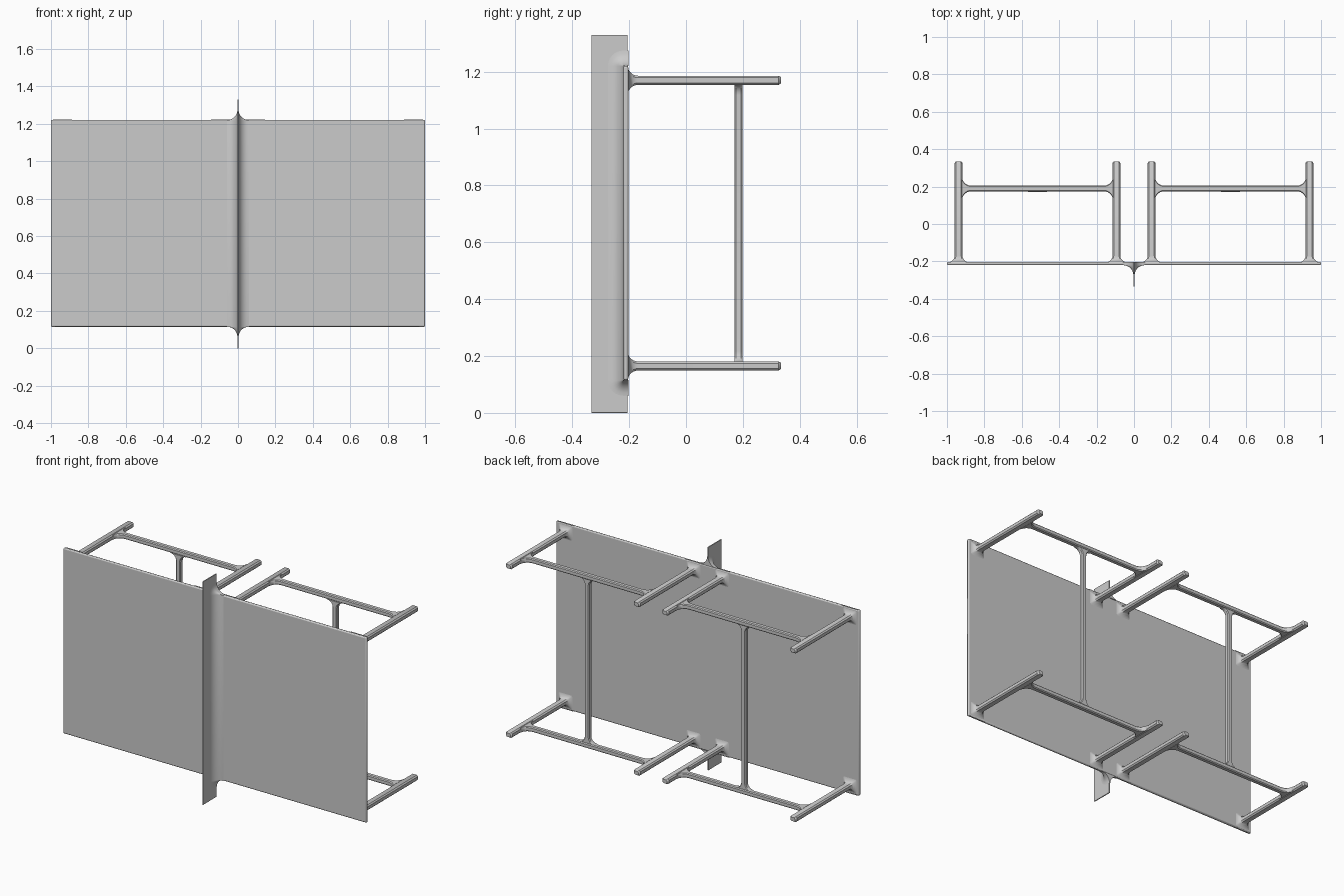
import bpy, bmesh, math
from mathutils import Vector

cube = bpy.data.objects.get("Cube")
if cube:
    bpy.data.objects.remove(cube, do_unlink=True)


def loft(name, rings):
    """Skin a list of equal closed rings and cap both ends."""
    bm = bmesh.new()
    rows = [[bm.verts.new(p) for p in ring] for ring in rings]
    n = len(rows[0])
    for r0, r1 in zip(rows, rows[1:]):
        for i in range(n):
            j = (i + 1) % n
            bm.faces.new((r0[i], r0[j], r1[j], r1[i]))
    bm.faces.new(rows[0])
    bm.faces.new(rows[-1])
    bmesh.ops.recalc_face_normals(bm, faces=bm.faces)
    mesh = bpy.data.meshes.new(name)
    bm.to_mesh(mesh)
    bm.free()
    obj = bpy.data.objects.new(name, mesh)
    bpy.context.collection.objects.link(obj)
    smooth(obj)
    return obj


def smooth(obj):
    bpy.ops.object.select_all(action='DESELECT')
    obj.select_set(True)
    bpy.context.view_layer.objects.active = obj
    bpy.ops.object.shade_smooth_by_angle(angle=math.radians(35))


def box(name, lo, hi, bevel):
    lo, hi = Vector(lo), Vector(hi)
    bpy.ops.mesh.primitive_cube_add(size=1, location=(lo + hi) / 2)
    obj = bpy.context.object
    obj.name = name
    obj.scale = hi - lo
    bpy.ops.object.transform_apply(location=False, rotation=False, scale=True)
    mod = obj.modifiers.new("Edge", 'BEVEL')
    mod.width, mod.segments = bevel, 2
    smooth(obj)
    return obj


def arc_steps(radius, n=7):
    """Pairs of (distance along, extra width) of a concave fillet."""
    angles = [i / n * math.pi / 2 for i in range(n + 1)]
    return [(radius * (1 - math.cos(a)), radius * (1 - math.sin(a))) for a in angles]


def beam(name, a, b, u, half, flare, both_ends, chamfer=0.007):
    """Chamfered bar from a to b; flare = (radius, spread in u, spread in v)."""
    a, b, u = Vector(a), Vector(b), Vector(u)
    length = (b - a).length
    axis = (b - a) / length
    v = axis.cross(u)
    radius, fu, fv = flare
    steps = arc_steps(radius)
    stations = [(s, e * fu, e * fv) for s, e in steps]
    if both_ends:
        stations += [(length - s, e * fu, e * fv) for s, e in reversed(steps)]
    else:
        stations += [(length - 0.008, 0, 0), (length, -0.006, -0.005)]
    rings = []
    for s, eu, ev in stations:
        hu, hv, c = half[0] + eu, half[1] + ev, chamfer
        outline = [(hu, hv - c), (hu - c, hv), (c - hu, hv), (-hu, hv - c),
                   (-hu, c - hv), (c - hu, -hv), (hu - c, -hv), (hu, c - hv)]
        rings.append([a + axis * s + u * x + v * y for x, y in outline])
    return loft(name, rings)


# Main panel and central fin
FRONT, BACK, BOTTOM, TOP = -0.22, -0.203, 0.115, 1.22
box("panel", (-1, FRONT, BOTTOM), (1, BACK, TOP), 0.006)
box("fin", (-0.003, -0.333, 0.0), (0.003, -0.206, 1.33), 0.001)

# Concave blend between fin and panel, wrapping the panel's upper and lower edges
half_profile = [(e + 0.003, d) for d, e in arc_steps(0.055)]
profile = [(-w, d) for w, d in half_profile] + [(w, d) for w, d in reversed(half_profile)]
path = [(BACK, BOTTOM, math.pi / 2)]
path += [(FRONT, BOTTOM, math.radians(90 - 15 * i)) for i in range(7)]
path += [(FRONT, TOP, math.radians(-15 * i)) for i in range(7)]
path.append((BACK, TOP, -math.pi / 2))
loft("fin_blend", [[(w, y - d * math.cos(t), z - d * math.sin(t)) for w, d in profile]
                   for y, z, t in path])

# Rear frames: two arms and a crossbar per level, one post per side
LEVELS = {"lower": 0.165, "upper": 1.17}
INNER, OUTER, BAR_Y = 0.094, 0.938, 0.19
ARM_HALF = (0.021, 0.016)
for side, sx in (("left", 1), ("right", -1)):
    for level, z in LEVELS.items():
        for place, x in (("inner", INNER), ("outer", OUTER)):
            beam(f"{side}_{level}_{place}_arm", (sx * x, BACK - 0.002, z),
                 (sx * x, 0.334, z), (1, 0, 0), ARM_HALF, (0.036, 1, 1), False)
        beam(f"{side}_{level}_crossbar",
             (sx * (INNER + 0.018), BAR_Y, z), (sx * (OUTER - 0.018), BAR_Y, z),
             (0, 1, 0), (0.015, 0.014), (0.05, 1, 0), True, 0.005)
    post_x = sx * (INNER + OUTER) / 2
    beam(f"{side}_post", (post_x, BAR_Y - 0.005, LEVELS["lower"] + 0.012),
         (post_x, BAR_Y - 0.005, LEVELS["upper"] - 0.012),
         (1, 0, 0), (0.015, 0.014), (0.04, 1, 0), True, 0.005)
